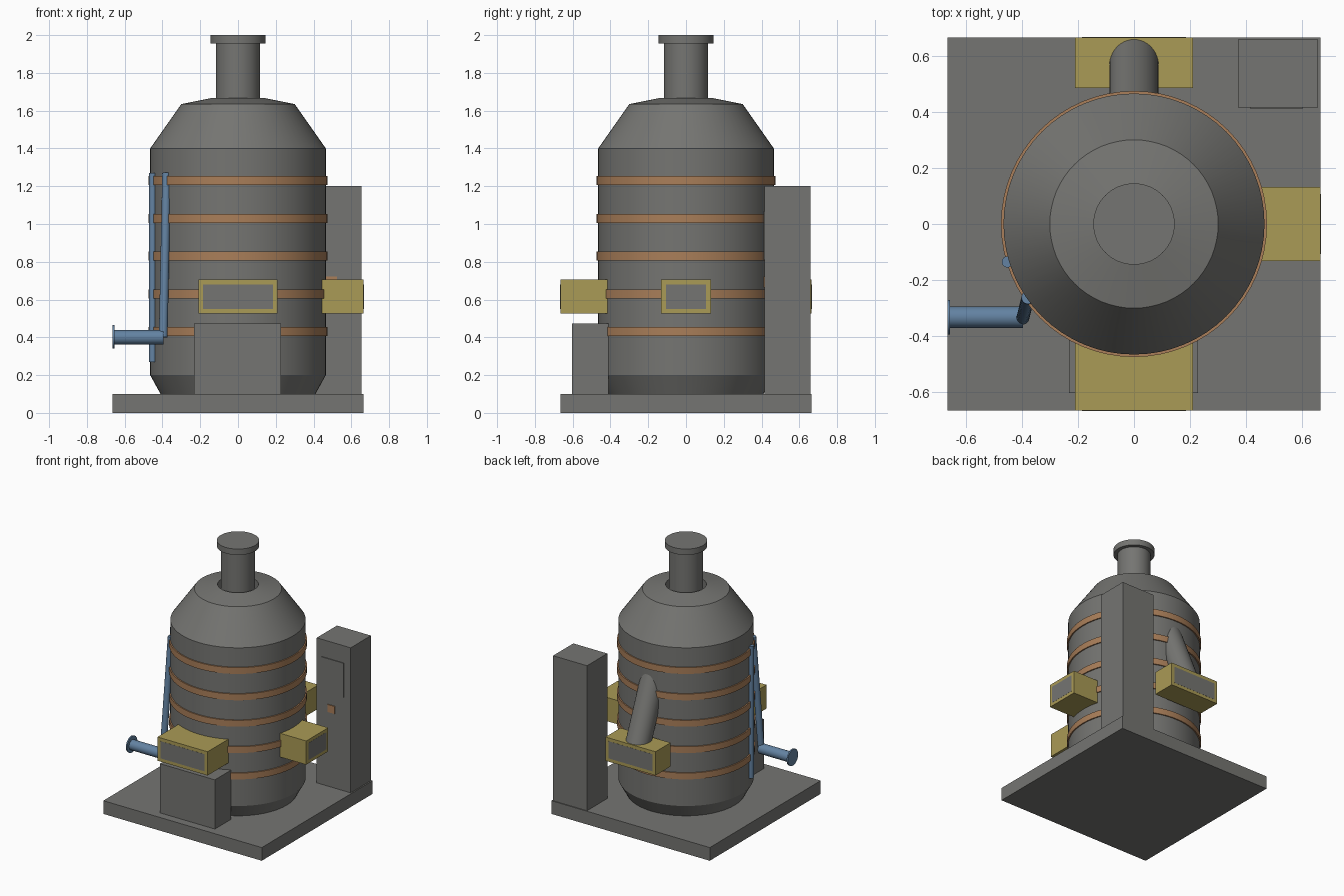
import bpy, bmesh, math
from mathutils import Vector

if "Cube" in bpy.data.objects:
    bpy.data.objects.remove(bpy.data.objects["Cube"])


def material(name, rgb):
    m = bpy.data.materials.new(name)
    m.diffuse_color = (*rgb, 1)
    m.use_nodes = True
    m.node_tree.nodes["Principled BSDF"].inputs["Base Color"].default_value = m.diffuse_color
    return m


GREY = material("warm grey steel", (0.178, 0.178, 0.168))
YELLOW = material("mustard yellow", (0.40, 0.325, 0.092))
COPPER = material("copper brown", (0.40, 0.21, 0.10))
BLUE = material("pipe blue", (0.125, 0.225, 0.36))


def finish(name, bm, mat, smooth=False):
    bmesh.ops.recalc_face_normals(bm, faces=bm.faces)
    mesh = bpy.data.meshes.new(name)
    bm.to_mesh(mesh)
    bm.free()
    ob = bpy.data.objects.new(name, mesh)
    bpy.context.collection.objects.link(ob)
    mesh.materials.append(mat)
    if smooth:
        bpy.ops.object.select_all(action='DESELECT')
        ob.select_set(True)
        bpy.context.view_layer.objects.active = ob
        bpy.ops.object.shade_smooth_by_angle(angle=math.radians(20))
    return ob


def box(name, lo, hi, mat):
    bm = bmesh.new()
    bmesh.ops.create_cube(bm, size=1)
    for v in bm.verts:
        v.co = Vector([(lo[i] + hi[i]) / 2 + v.co[i] * (hi[i] - lo[i]) for i in range(3)])
    return finish(name, bm, mat)


def lathe(name, profile, mat, closed=False, n=64):
    """Spin (radius, height) points around z; open profiles get end caps."""
    bm = bmesh.new()
    rings = [[bm.verts.new((r * math.cos(2 * math.pi * k / n), r * math.sin(2 * math.pi * k / n), z))
              for k in range(n)] for r, z in profile]
    pairs = list(zip(rings, rings[1:]))
    if closed:
        pairs.append((rings[-1], rings[0]))
    else:
        bm.faces.new(rings[0])
        bm.faces.new(rings[-1])
    for a, b in pairs:
        for k in range(n):
            j = (k + 1) % n
            bm.faces.new((a[k], a[j], b[j], b[k]))
    return finish(name, bm, mat, True)


def tube(name, a, b, r, mat, n=32):
    """Solid cylinder between two points."""
    a, b = Vector(a), Vector(b)
    bm = bmesh.new()
    bmesh.ops.create_cone(bm, cap_ends=True, segments=n, radius1=r, radius2=r, depth=(b - a).length)
    rot = (b - a).to_track_quat('Z', 'Y')
    for v in bm.verts:
        v.co = rot @ v.co + (a + b) / 2
    return finish(name, bm, mat, True)


# Base slab and furnace vessel with an open collar around the chimney
box("base_slab", (-0.665, -0.665, 0), (0.665, 0.665, 0.1), GREY)
lathe("vessel", [(0.41, 0.1), (0.465, 0.2), (0.465, 1.4), (0.30, 1.635),
                 (0.14, 1.667), (0.14, 1.60)], GREY)
lathe("chimney", [(0.117, 1.60), (0.117, 1.955), (0.145, 1.955), (0.145, 2.0)], GREY)

# Copper hoops
for i in range(5):
    z = 0.43 + 0.2 * i
    lathe(f"hoop_{i + 1}", [(0.455, z - 0.024), (0.474, z - 0.024),
                            (0.474, z + 0.024), (0.455, z + 0.024)], COPPER, True)

# Yellow hatch boxes with thin grey panels on their outer faces
Z0, Z1, E, M = 0.525, 0.705, 0.665, 0.025
box("front_hatch", (-0.21, -E, Z0), (0.21, -0.41, Z1), YELLOW)
box("front_hatch_panel", (-0.21 + M, -E - 0.001, Z0 + M), (0.21 - M, -E + 0.002, Z1 - M), GREY)
box("back_hatch", (-0.21, 0.485, Z0), (0.21, E, Z1), YELLOW)
box("back_hatch_panel", (-0.21 + M, E - 0.002, Z0 + M), (0.21 - M, E + 0.001, Z1 - M), GREY)
box("side_hatch", (0.44, -0.132, Z0), (E, 0.132, Z1), YELLOW)
box("side_hatch_panel", (E - 0.002, -0.132 + M, Z0 + M), (E + 0.001, 0.132 - M, Z1 - M), GREY)

# Front pedestal
box("front_pedestal", (-0.232, -0.603, 0.1), (0.228, -0.41, 0.473), GREY)

# Control cabinet with display plate and copper button
box("control_cabinet", (0.37, 0.415, 0.1), (0.655, 0.658, 1.2), GREY)
box("cabinet_display", (0.415, 0.409, 0.81), (0.60, 0.417, 1.07), GREY)
box("cabinet_button", (0.463, 0.409, 0.665), (0.525, 0.417, 0.722), COPPER)

# Sloping duct from the back hatch into the vessel
tube("back_duct", (0, 0.581, 0.66), (0, 0.352, 1.20), 0.088, GREY, 48)

# Blue pipework
tube("inlet_pipe", (-0.66, -0.332, 0.40), (-0.395, -0.332, 0.40), 0.038, BLUE)
tube("inlet_flange", (-0.665, -0.332, 0.403), (-0.655, -0.332, 0.403), 0.062, BLUE)
tube("riser_pipe", (-0.396, -0.335, 0.40), (-0.378, -0.262, 1.27), 0.023, BLUE)
tube("vertical_pipe", (-0.451, -0.135, 0.27), (-0.451, -0.135, 1.27), 0.020, BLUE)
